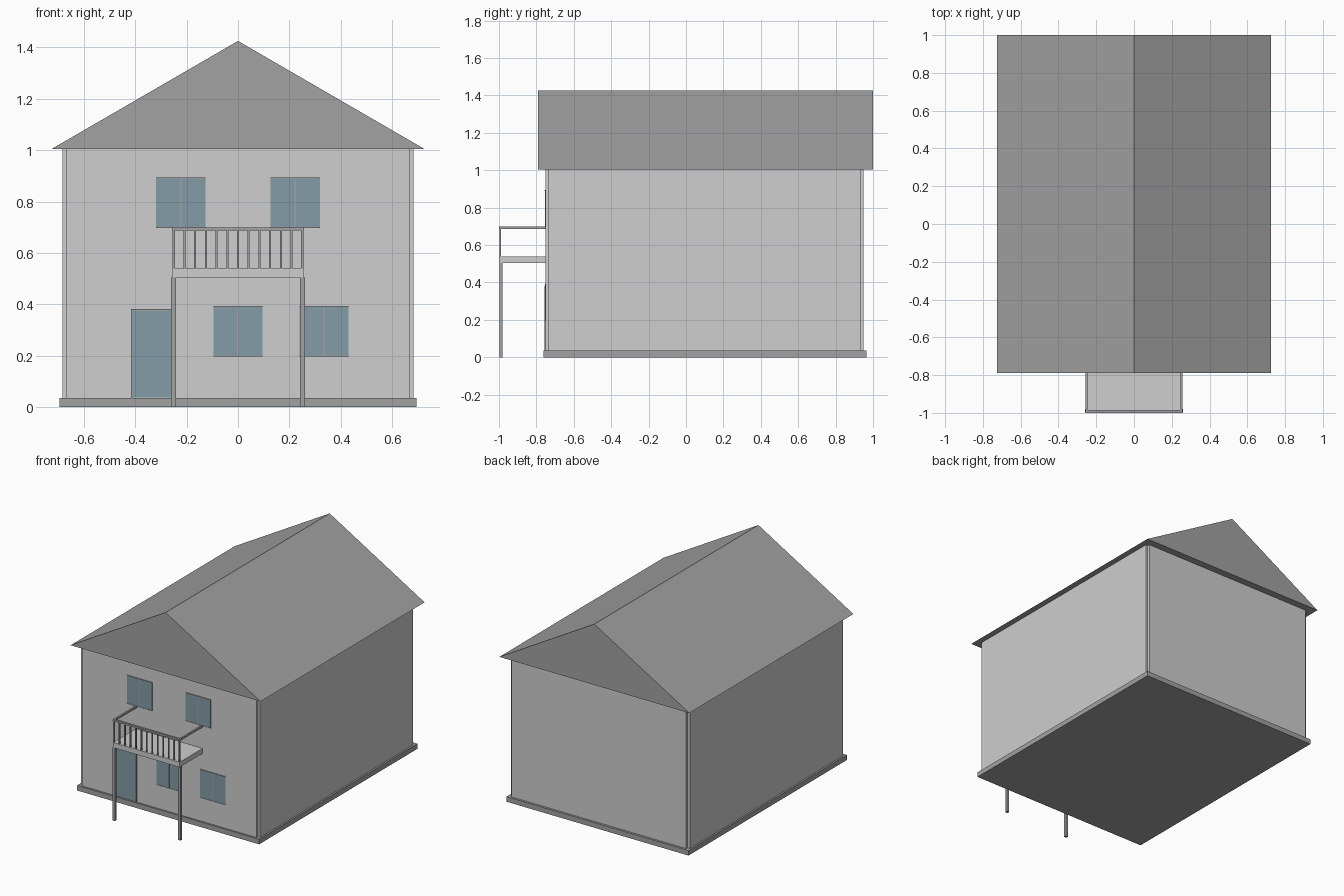
import bpy, bmesh

if "Cube" in bpy.data.objects:
    bpy.data.objects.remove(bpy.data.objects["Cube"])


def material(name, rgb):
    m = bpy.data.materials.new(name)
    m.diffuse_color = (*rgb, 1)
    m.use_nodes = True
    m.node_tree.nodes["Principled BSDF"].inputs["Base Color"].default_value = m.diffuse_color
    return m


WALL = material("light_wall", (0.62, 0.62, 0.62))
TRIM = material("grey_roof_and_trim", (0.36, 0.36, 0.36))
GLASS = material("blue_grey_glass", (0.23, 0.335, 0.39))


def finish(name, bm, mat):
    bmesh.ops.recalc_face_normals(bm, faces=bm.faces)
    me = bpy.data.meshes.new(name)
    bm.to_mesh(me)
    bm.free()
    me.materials.append(mat)
    ob = bpy.data.objects.new(name, me)
    bpy.context.collection.objects.link(ob)
    return ob


def add_box(bm, x0, x1, y0, y1, z0, z1):
    verts = bmesh.ops.create_cube(bm, size=1)["verts"]
    for v in verts:
        v.co.x = x1 if v.co.x > 0 else x0
        v.co.y = y1 if v.co.y > 0 else y0
        v.co.z = z1 if v.co.z > 0 else z0


def boxes(name, mat, items):
    bm = bmesh.new()
    for it in items:
        add_box(bm, *it)
    return finish(name, bm, mat)


def prism(name, mat, points, offset):
    """Extrude a closed outline along an offset."""
    bm = bmesh.new()
    face = bm.faces.new([bm.verts.new(p) for p in points])
    res = bmesh.ops.extrude_face_region(bm, geom=[face], use_keep_orig=True)
    new = [g for g in res["geom"] if isinstance(g, bmesh.types.BMVert)]
    bmesh.ops.translate(bm, verts=new, vec=offset)
    return finish(name, bm, mat)


FRONT, BACK = -0.75, 0.95

# Plinth
boxes("plinth", TRIM, [(-0.695, 0.695, -0.762, 0.965, 0, 0.035)])

# Walls with a small notch in each corner
xo, xi, n = 0.683, 0.667, 0.016
outline = [(-xi, FRONT), (xi, FRONT), (xi, FRONT + n), (xo, FRONT + n),
           (xo, BACK - n), (xi, BACK - n), (xi, BACK), (-xi, BACK),
           (-xi, BACK - n), (-xo, BACK - n), (-xo, FRONT + n), (-xi, FRONT + n)]
prism("walls", WALL, [(x, y, 0.035) for x, y in outline], (0, 0, 0.97))

# Solid gable roof
prism("roof", TRIM, [(-0.725, -0.79, 1.005), (0.725, -0.79, 1.005), (0, -0.79, 1.425)],
      (0, 1.79, 0))

# Windows: two panes each, with thin head, sill and centre bar
panes, frames = [], []
for cx, z0 in ((-0.223, 0.70), (0.223, 0.70), (0, 0.20), (0.335, 0.20)):
    z1, w = z0 + 0.19, 0.096
    panes += [(cx - w, cx - 0.003, FRONT - 0.004, FRONT, z0, z1),
              (cx + 0.003, cx + w, FRONT - 0.004, FRONT, z0, z1)]
    frames += [(cx - 0.003, cx + 0.003, FRONT - 0.005, FRONT, z0, z1),
               (cx - w, cx + w, FRONT - 0.006, FRONT, z1, z1 + 0.003),
               (cx - w, cx + w, FRONT - 0.006, FRONT, z0 - 0.003, z0)]
boxes("window_panes", GLASS, panes)
boxes("window_frames", TRIM, frames)

# Door and its frame
boxes("door", GLASS, [(-0.411, -0.252, FRONT - 0.004, FRONT, 0.038, 0.374)])
boxes("door_frame", TRIM, [(-0.416, -0.411, FRONT - 0.007, FRONT, 0.035, 0.381),
                           (-0.252, -0.247, FRONT - 0.007, FRONT, 0.035, 0.381),
                           (-0.411, -0.252, FRONT - 0.007, FRONT, 0.374, 0.381)])

# Balcony slab and its two support posts
boxes("balcony_floor", WALL, [(-0.255, 0.255, -1, FRONT, 0.505, 0.54)])
boxes("balcony_posts", TRIM, [(s * 0.251 - 0.009, s * 0.251 + 0.009, -0.998, -0.98, 0, 0.505)
                              for s in (-1, 1)])

# Handrail on three sides, balusters along the front
boxes("handrail", TRIM,
      [(-0.257, 0.257, -1, -0.986, 0.687, 0.699)] +
      [(s * 0.251 - 0.006, s * 0.251 + 0.006, -0.986, FRONT, 0.687, 0.699) for s in (-1, 1)])
count = 13
boxes("balusters", TRIM,
      [(x - 0.004, x + 0.004, -0.998, -0.990, 0.54, 0.687)
       for x in (-0.25 + 0.5 * i / (count - 1) for i in range(count))])
